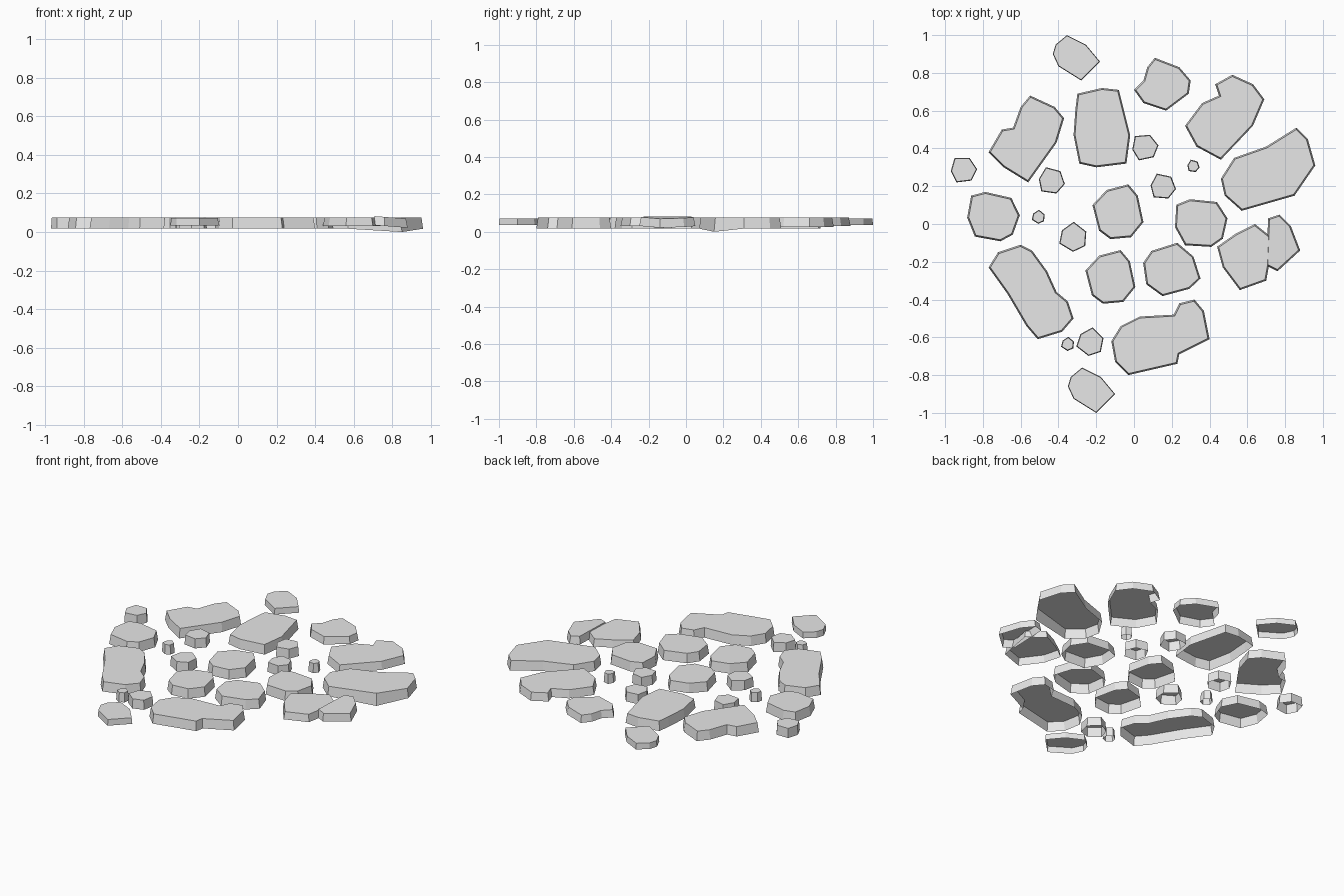
import bpy
import bmesh
from math import radians
from mathutils import Matrix, Vector

cube = bpy.data.objects.get("Cube")
if cube:
    bpy.data.objects.remove(cube, do_unlink=True)

# One plain grey for every stone
grey = bpy.data.materials.new("stone_grey")
grey.use_nodes = True
colour = (0.8, 0.8, 0.8, 1.0)
grey.diffuse_color = colour
grey.node_tree.nodes["Principled BSDF"].inputs["Base Color"].default_value = colour

GROUND = 0.017
TOP = 0.075


def stone(name, outline, centre=(0, 0), turn=0, scale=1.0,
          bottom=GROUND, top=TOP, taper=0.008, tilt=0.0, sunk_corner=None):
    """Open-bottomed paving stone; the outline is in hundredths of a unit."""
    bm = bmesh.new()
    place = (Matrix.Translation((centre[0] / 100, centre[1] / 100, bottom))
             @ Matrix.Rotation(radians(turn), 4, "Z")
             @ Matrix.Scale(scale / 100, 4))
    rim = [bm.verts.new(place @ Vector((x, y, 0))) for x, y in outline]
    face = bm.faces.new(rim)
    face.normal_update()
    if face.normal.z < 0:
        face.normal_flip()
    # Raise the slab: the face becomes the top, the rim becomes sloped walls
    bmesh.ops.inset_individual(bm, faces=[face], thickness=taper,
                               depth=top - bottom, use_even_offset=True)
    if sunk_corner is not None:
        rim[sunk_corner].co.z = 0.0
    middle = sum(v.co.x for v in bm.verts) / len(bm.verts)
    for v in bm.verts:
        v.co.z += tilt * (v.co.x - middle)
    mesh = bpy.data.meshes.new(name)
    bm.to_mesh(mesh)
    bm.free()
    mesh.materials.append(grey)
    obj = bpy.data.objects.new(name, mesh)
    bpy.context.scene.collection.objects.link(obj)
    return obj


# Repeated outlines
cobble = [(5.5, 14.5), (10.5, 8.5), (13.5, -5.5), (7, -13.5),
          (-4, -14.5), (-10, -10), (-13.5, 3.5), (-6, 11.5)]
pebble = [(-5, 6.5), (3, 6.5), (7, 0.5), (4, -5.5), (-4, -6.5), (-7, -0.5)]
chip = [(-5, 12), (5, 7), (12.5, -2), (2.5, -12), (-9.5, -4.5),
        (-12.5, 2), (-11, 7)]

# Medium cobbles
for name, centre, turn, scale in (
        ("centre", (-8.5, 6.5), 0, 1.0),
        ("front", (-12.5, -28), 0, 0.98),
        ("left", (34.5, 0.5), 72, 1.0),
        ("right", (-75.5, 4), 65, 0.99),
        ("front_left", (20, -24), -87, 1.03)):
    stone("cobble_" + name, cobble, centre, turn, scale)

# Small pebbles in the gaps
for name, centre, turn, scale in (
        ("back", (6, 40.5), 5, 1.0),
        ("far_right", (-90, 28.5), 0, 1.0),
        ("right", (-43.5, 22.5), -15, 1.0),
        ("left", (15.5, 19.5), -12, 0.97),
        ("centre", (-32, -7.5), -38, 1.06),
        ("front", (-23, -63), -45, 1.02),
        ("tiny_left", (31.5, 30.5), -15, 0.47),
        ("tiny_right", (-50.5, 3.5), -40, 0.5),
        ("tiny_front", (-35, -63.8), -40, 0.5)):
    stone("pebble_" + name, pebble, centre, turn, scale, taper=0.004)

# Thin chips at the two ends
stone("chip_back", chip, (-30.5, 88), bottom=0.035, top=0.072, taper=0.003)
stone("chip_front", chip, (-22.5, -88), bottom=0.035, top=0.072, taper=0.003)

# Large slabs
stone("slab_back_left",
      [(11, 88), (24, 83), (30, 76), (29, 69), (17, 60), (5, 64), (0, 71),
       (5, 76), (7, 83)], bottom=0.03)
stone("slab_notched_left",
      [(52, 79), (63, 74), (69, 66), (63, 52), (46, 34), (33, 41), (27, 52),
       (36, 64), (45, 68), (43, 74)], bottom=0.025)
stone("slab_block",
      [(-30, 69), (-17, 72), (-8, 71), (-2, 47), (-4, 32), (-20, 30),
       (-29, 32), (-32, 47), (-31, 61)])
stone("slab_notched_right",
      [(-55, 68), (-42, 62), (-37, 56), (-41, 43), (-56, 22), (-69, 30),
       (-77, 38), (-70, 50), (-64, 51), (-60, 62)])
stone("slab_long_left",
      [(86, 51), (92, 45), (96, 31), (85, 15), (57, 7), (48, 15), (46, 24),
       (53, 35), (70, 41)], sunk_corner=3)
stone("slab_long_right",
      [(-60, -11), (-54, -14), (-46, -25), (-41, -36), (-35, -41), (-32, -50),
       (-38, -57), (-51, -61), (-57, -54), (-67, -37), (-77, -23), (-72, -15)])
stone("slab_stepped_front",
      [(-7, -54), (3, -49), (21, -48), (24, -42), (32, -40), (37, -46),
       (40, -61), (24, -69), (23, -74), (-3, -80), (-10, -73), (-12, -62)])

# Broken pair: a flat slab with a tilted piece leaning on it
stone("slab_broken_main",
      [(44, -12), (54, -5), (64, 0), (74, -8), (70, -30), (56, -35),
       (47, -23)], bottom=0.03)
stone("slab_broken_piece",
      [(71, 3), (77, 5), (83, -1), (88, -14), (76, -25), (70, -22)],
      bottom=0.03, top=0.077, tilt=-0.08)
